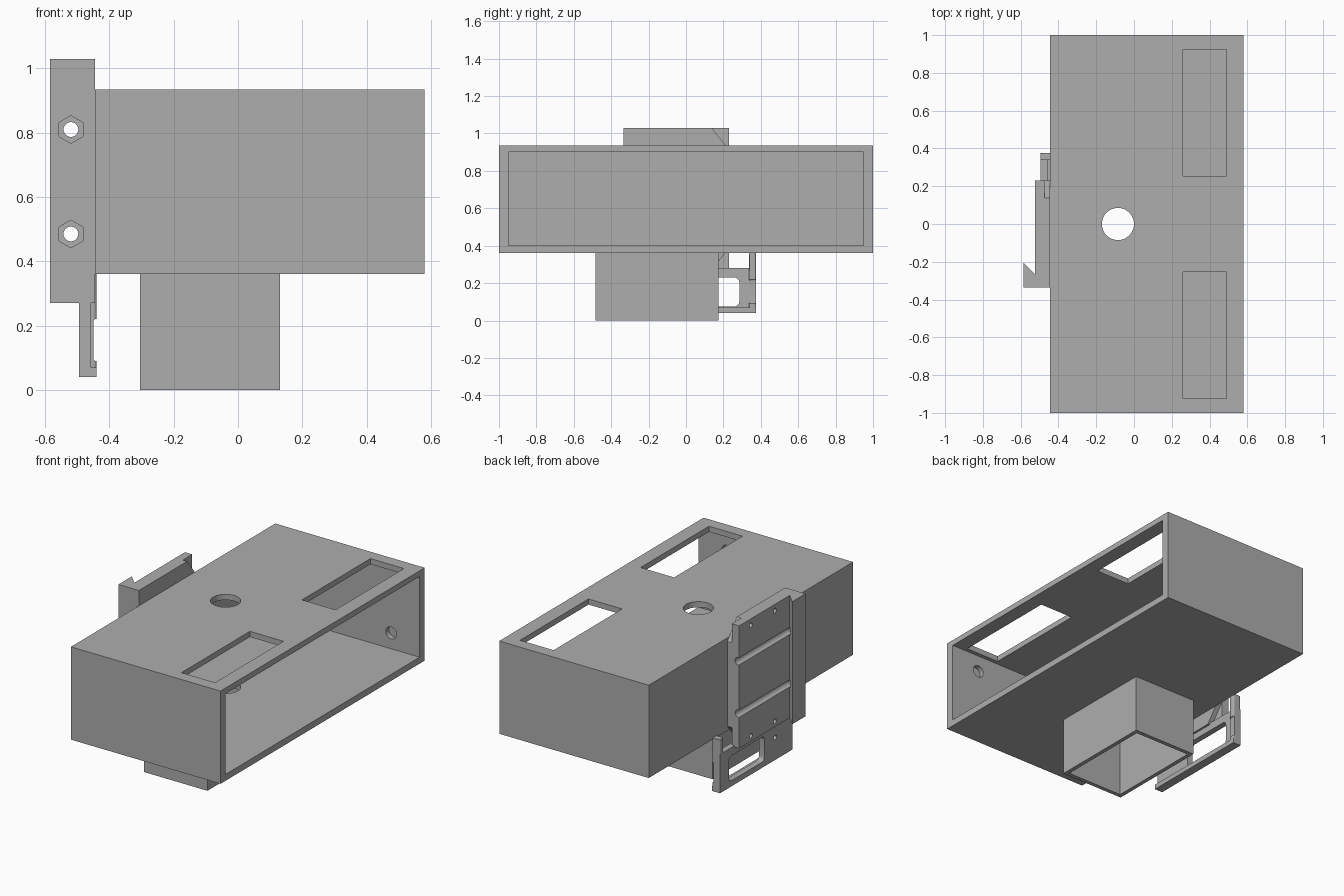
import bpy, bmesh, math
from mathutils import Matrix, Vector

if "Cube" in bpy.data.objects:
    bpy.data.objects.remove(bpy.data.objects["Cube"], do_unlink=True)

grey = bpy.data.materials.new("plain_grey")
grey.use_nodes = True
GREY = (0.42, 0.42, 0.42, 1)
grey.diffuse_color = GREY
grey.node_tree.nodes["Principled BSDF"].inputs["Base Color"].default_value = GREY


def finish(name, bm):
    bmesh.ops.recalc_face_normals(bm, faces=bm.faces)
    mesh = bpy.data.meshes.new(name)
    bm.to_mesh(mesh)
    bm.free()
    mesh.materials.append(grey)
    obj = bpy.data.objects.new(name, mesh)
    bpy.context.collection.objects.link(obj)
    return obj


def box(name, x, y, z, bevel=0, bevel_axis=None):
    """Box from (low, high) ranges, optionally rounding the edges along one axis."""
    bm = bmesh.new()
    bmesh.ops.create_cube(bm, size=1)
    for v in bm.verts:
        v.co = [lo + (hi - lo) * (c + 0.5) for c, (lo, hi) in zip(v.co, (x, y, z))]
    if bevel:
        edges = [e for e in bm.edges
                 if abs((e.verts[0].co - e.verts[1].co).normalized()[bevel_axis]) > 0.9]
        bmesh.ops.bevel(bm, geom=edges, offset=bevel, segments=5, profile=0.5, affect='EDGES')
    return finish(name, bm)


def prism(name, points, direction):
    """Extrude a closed 3D outline along a vector."""
    bm = bmesh.new()
    face = bm.faces.new([bm.verts.new(p) for p in points])
    new = bmesh.ops.extrude_face_region(bm, geom=[face])["geom"]
    verts = [g for g in new if isinstance(g, bmesh.types.BMVert)]
    bmesh.ops.translate(bm, vec=direction, verts=verts)
    return finish(name, bm)


def rod(name, centre, axis, radius, length, sides=32):
    bm = bmesh.new()
    turn = Vector((0, 0, 1)).rotation_difference(Vector(axis)).to_matrix().to_4x4()
    bmesh.ops.create_cone(bm, cap_ends=True, segments=sides, radius1=radius, radius2=radius,
                          depth=length, matrix=Matrix.Translation(centre) @ turn)
    return finish(name, bm)


def combine(target, tools, operation='DIFFERENCE'):
    """Apply each boolean in turn and remove the tool objects."""
    for tool in tools:
        tool.hide_render = True
        mod = target.modifiers.new("cut", 'BOOLEAN')
        mod.operation, mod.solver, mod.object = operation, 'EXACT', tool
        bpy.ops.object.select_all(action='DESELECT')
        bpy.context.view_layer.objects.active = target
        target.select_set(True)
        bpy.ops.object.modifier_apply(modifier=mod.name)
        bpy.data.objects.remove(tool, do_unlink=True)


def smooth(obj):
    bpy.ops.object.select_all(action='DESELECT')
    obj.select_set(True)
    bpy.context.view_layer.objects.active = obj
    bpy.ops.object.shade_smooth_by_angle(angle=math.radians(30))


X, Y, Z = (1, 0, 0), (0, 1, 0), (0, 0, 1)

# Housing open towards +x, with a socket tube below
housing = box("housing", (-0.445, 0.58), (-1, 1), (0.36, 0.935))
socket = box("socket", (-0.305, 0.13), (-0.485, 0.175), (0, 0.37))
combine(housing, [socket], 'UNION')
cuts = [box("cavity", (-0.405, 0.7), (-0.95, 0.95), (0.4, 0.9)),
        box("socket_cavity", (-0.28, 0.105), (-0.46, 0.15), (-0.1, 0.36)),
        rod("cable_hole", (-0.085, 0, 0.65), Z, 0.085, 0.64, 48)]
for side in (-1, 1):
    cuts.append(box("window", (0.26, 0.49), sorted((side * 0.255, side * 0.925)), (0.85, 1)))
    # blind recess in each end wall
    cuts.append(rod("recess", (0.385, side * 0.95, 0.648 - side * 0.15), Y, 0.037, 0.06))
combine(housing, cuts)
smooth(housing)

# Rail clip with a hooked flange on the front edge
outline = [(-0.585, -0.335), (-0.445, -0.335), (-0.445, 0.23), (-0.525, 0.23),
           (-0.525, -0.265), (-0.585, -0.205)]
clip = prism("rail_clip", [(x, y, 0.27) for x, y in outline], (0, 0, 0.76))
cuts = []
for z in (0.485, 0.81):
    cuts.append(rod("bolt_bore", (-0.52, 0, z), Y, 0.023, 1))
    nut = rod("nut_pocket", (0, 0, 0), Z, 0.043, 0.08, 6)
    nut.data.transform(Matrix.Translation((-0.52, -0.335, z)) @ Matrix.Rotation(math.pi / 2, 4, 'X'))
    cuts.append(nut)
for z in (0.305, 0.99):
    for y in (-0.12, 0.115):
        cuts.append(rod("pin_hole", (-0.525, y, z), X, 0.015, 0.06, 20))
# Sloping relief at both rear corners
for end, inner in ((1.04, 0.9), (0.26, 0.4)):
    cuts.append(prism("corner_relief", [(-0.475, 0.13, end), (-0.475, 0.24, end), (-0.475, 0.24, inner)],
                      (0.05, 0, 0)))
combine(clip, cuts)
smooth(clip)

# Release slider below the clip, with a finger window and a rear lip
slider = box("release_slider", (-0.495, -0.458), (-0.335, 0.375), (0.04, 0.28))
lip = box("lip", (-0.495, -0.44), (0.338, 0.375), (0.04, 0.37), 0.01, 2)
foot = box("foot", (-0.495, -0.44), (-0.335, 0.375), (0.04, 0.07))
combine(slider, [lip, foot], 'UNION')
combine(slider, [box("finger_window", (-0.6, -0.4), (-0.06, 0.285), (0.075, 0.23), 0.025, 0),
                 box("lip_notch", (-0.45, -0.4), (0.3, 0.4), (0.09, 0.22), 0.008, 1),
                 rod("slider_hole", (-0.48, -0.165, 0.18), X, 0.015, 0.2, 20)])
smooth(slider)
